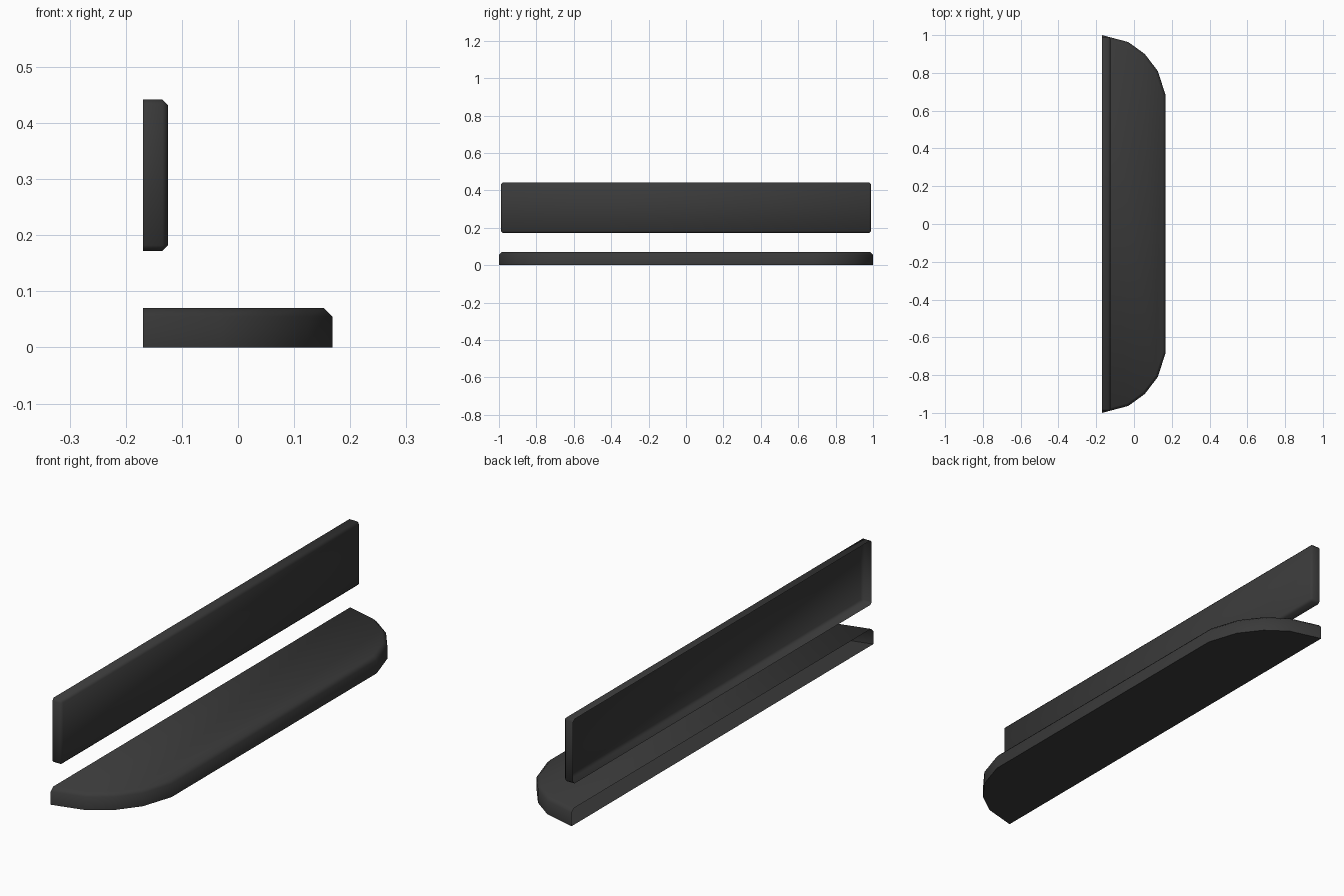
import bpy
import bmesh
import math

cube = bpy.data.objects.get("Cube")
if cube:
    bpy.data.objects.remove(cube, do_unlink=True)

# Single dark grey finish
grey = bpy.data.materials.new("charcoal_grey")
grey.use_nodes = True
colour = (0.042, 0.042, 0.042, 1)
grey.diffuse_color = colour
grey.node_tree.nodes["Principled BSDF"].inputs["Base Color"].default_value = colour

BACK_X = -0.169


def open_backed_slab(name, outline, z0, z1, bevel, pick):
    """Extrude a plan outline, leave the rear open and chamfer picked edges."""
    bm = bmesh.new()
    floor = bm.faces.new([bm.verts.new((x, y, z0)) for x, y in outline])
    top = bmesh.ops.extrude_face_region(bm, geom=[floor], use_keep_orig=True)
    for v in top["geom"]:
        if isinstance(v, bmesh.types.BMVert):
            v.co.z = z1
    rear = [f for f in bm.faces if all(abs(v.co.x - BACK_X) < 1e-4 for v in f.verts)]
    bmesh.ops.delete(bm, geom=rear, context="FACES_ONLY")
    bmesh.ops.recalc_face_normals(bm, faces=bm.faces[:])
    edges = [e for e in bm.edges if not e.is_boundary and pick(e)]
    bmesh.ops.bevel(bm, geom=edges, offset=bevel, segments=1,
                    affect="EDGES", clamp_overlap=True)
    # Point the shell outwards, judged by its highest face
    bm.normal_update()
    if max(bm.faces, key=lambda f: f.calc_center_median().z).normal.z < 0:
        bmesh.ops.reverse_faces(bm, faces=bm.faces[:])
    mesh = bpy.data.meshes.new(name)
    bm.to_mesh(mesh)
    bm.free()
    mesh.materials.append(grey)
    obj = bpy.data.objects.new(name, mesh)
    bpy.context.collection.objects.link(obj)
    bpy.ops.object.select_all(action="DESELECT")
    obj.select_set(True)
    bpy.context.view_layer.objects.active = obj
    bpy.ops.object.shade_smooth_by_angle(angle=math.radians(60))
    return obj


# Lower shelf: straight rear, rounded front corners, chamfered top rim
corner = [(BACK_X, 1), (-0.03, 0.963), (0.057, 0.9), (0.126, 0.81), (0.168, 0.68)]
shelf_outline = [(x, -y) for x, y in corner] + corner[::-1]
open_backed_slab("lower_shelf", shelf_outline, 0, 0.07, 0.015,
                 lambda e: all(v.co.z > 0.06 for v in e.verts))

# Upper board: thin upright panel, chamfered on every edge but the rear
board_outline = [(BACK_X, -0.99), (-0.125, -0.99), (-0.125, 0.99), (BACK_X, 0.99)]
open_backed_slab("upper_board", board_outline, 0.172, 0.442, 0.01, lambda e: True)
